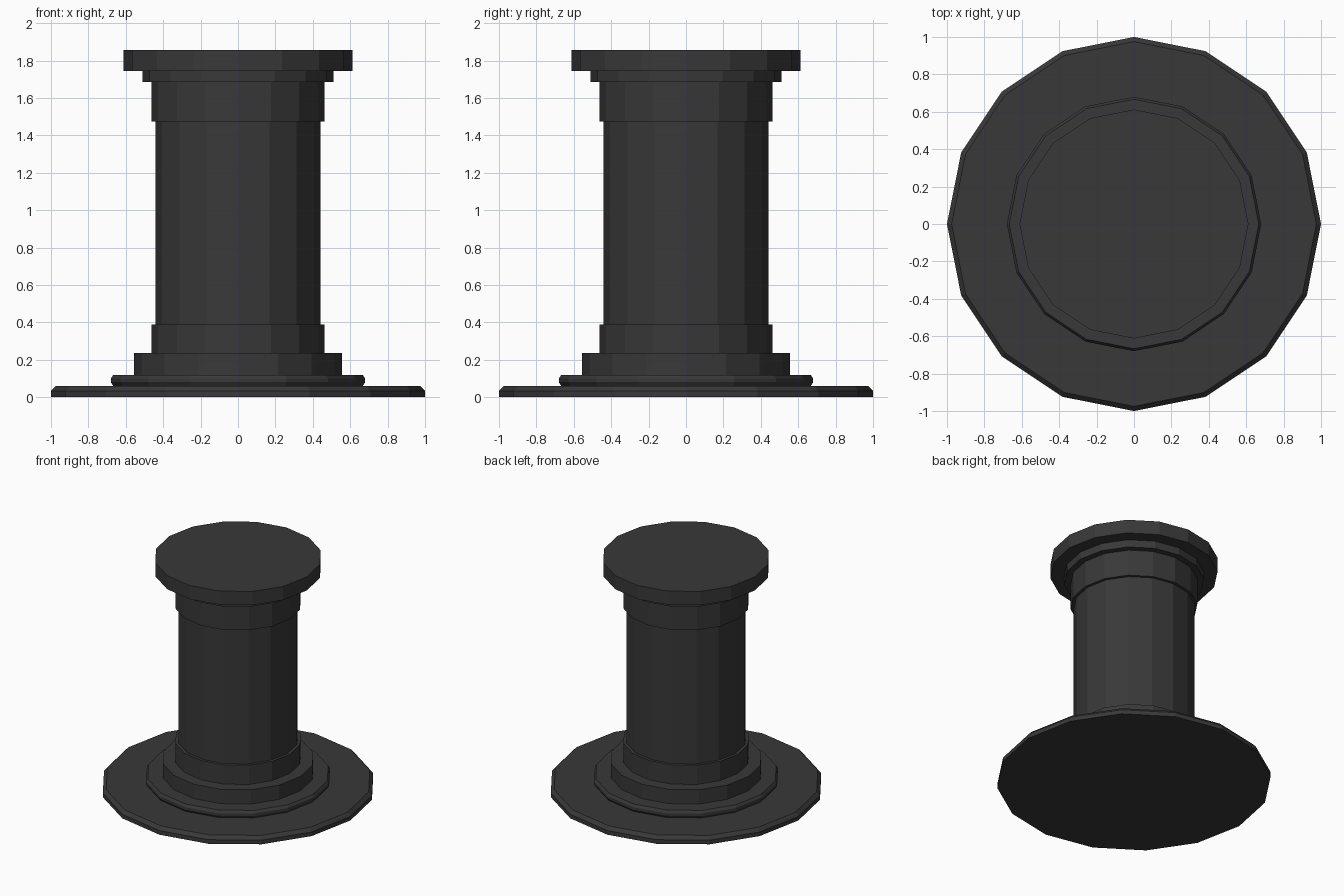
import bpy, bmesh
from math import cos, sin, tau

if "Cube" in bpy.data.objects:
    bpy.data.objects.remove(bpy.data.objects["Cube"])

SIDES = 16
dark = bpy.data.materials.new("dark_iron")
dark.diffuse_color = (0.04, 0.04, 0.04, 1)
dark.use_nodes = True
dark.node_tree.nodes["Principled BSDF"].inputs["Base Color"].default_value = dark.diffuse_color


def turned(name, profile):
    """Closed 16-sided solid from (radius, z) rings, bottom to top."""
    bm = bmesh.new()
    rings = [[bm.verts.new((r * cos(tau * i / SIDES), r * sin(tau * i / SIDES), z))
              for i in range(SIDES)] for r, z in profile]
    for low, high in zip(rings, rings[1:]):
        for i in range(SIDES):
            j = (i + 1) % SIDES
            bm.faces.new((low[i], low[j], high[j], high[i]))
    bm.faces.new(rings[0][::-1])
    bm.faces.new(rings[-1])
    mesh = bpy.data.meshes.new(name)
    bm.to_mesh(mesh)
    bm.free()
    mesh.materials.append(dark)
    obj = bpy.data.objects.new(name, mesh)
    bpy.context.collection.objects.link(obj)


# Wide foot and collar with bevelled rims
turned("base_plate", [(1.0, 0), (1.0, 0.033), (0.975, 0.06)])
turned("base_collar", [(0.667, 0.06), (0.68, 0.08), (0.68, 0.1), (0.667, 0.12)])

# Stepped drum, column and bands
turned("base_drum", [(0.556, 0.12), (0.556, 0.235)])
turned("lower_band", [(0.463, 0.235), (0.463, 0.39)])
turned("column", [(0.441, 0.39), (0.441, 1.475)])
turned("upper_band", [(0.463, 1.475), (0.463, 1.685)])

# Flared top
turned("neck_ring", [(0.511, 1.685), (0.511, 1.745)])
turned("top_cap", [(0.612, 1.745), (0.612, 1.855)])
